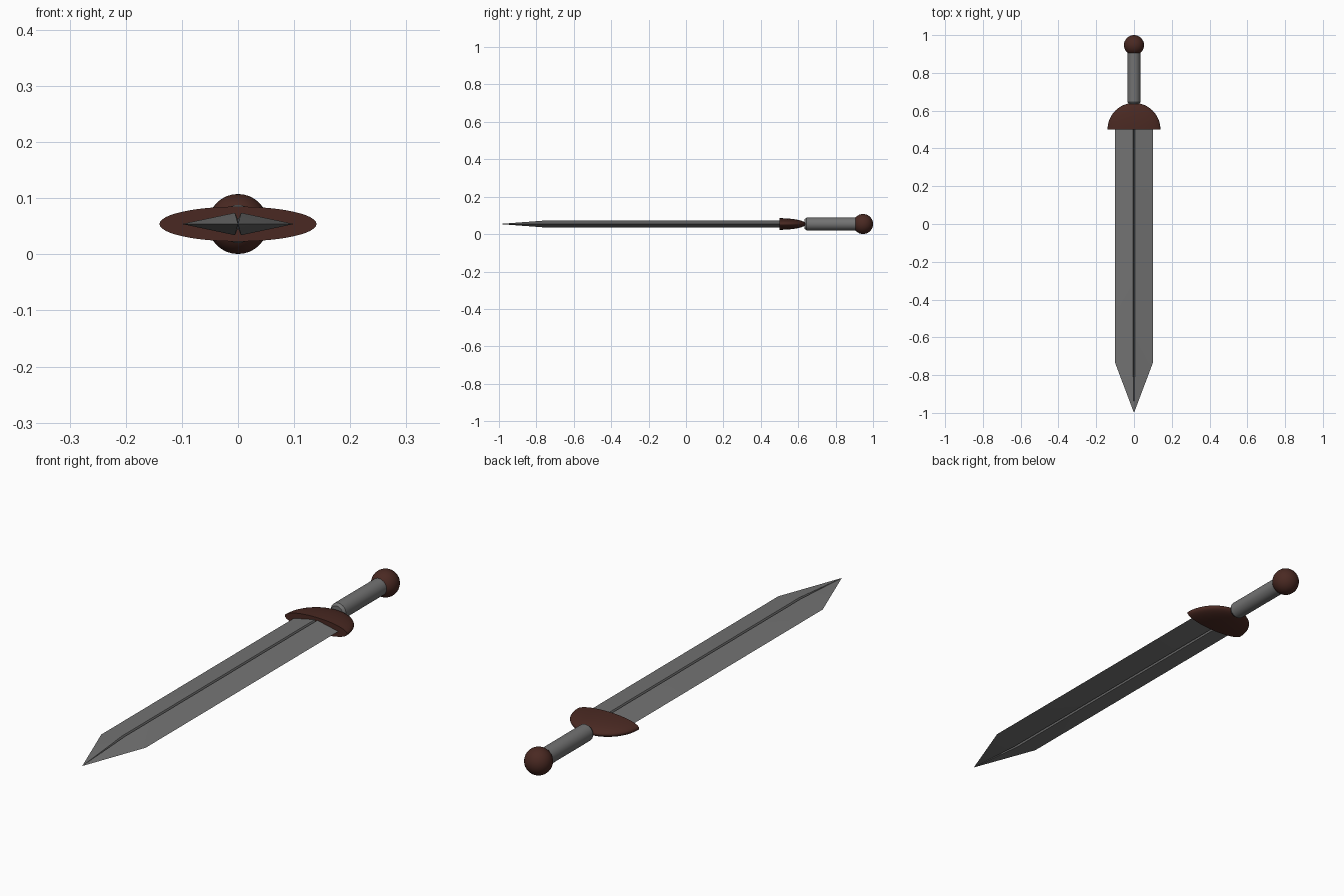
import bpy, bmesh, math
from mathutils import Matrix

if "Cube" in bpy.data.objects:
    bpy.data.objects.remove(bpy.data.objects["Cube"])

Z = 0.054  # height of the sword's long axis


def material(name, color):
    mat = bpy.data.materials.new(name)
    mat.diffuse_color = (*color, 1)
    mat.use_nodes = True
    mat.node_tree.nodes["Principled BSDF"].inputs["Base Color"].default_value = mat.diffuse_color
    return mat


brown = material("dark_brown", (0.068, 0.022, 0.016))
steel = material("dark_steel", (0.17, 0.17, 0.17))


def add_object(name, bm, mat):
    bmesh.ops.recalc_face_normals(bm, faces=bm.faces)
    me = bpy.data.meshes.new(name)
    bm.to_mesh(me)
    bm.free()
    ob = bpy.data.objects.new(name, me)
    ob.location.z = Z
    bpy.context.collection.objects.link(ob)
    me.materials.append(mat)
    bpy.ops.object.select_all(action='DESELECT')
    ob.select_set(True)
    bpy.context.view_layer.objects.active = ob
    bpy.ops.object.shade_smooth_by_angle(angle=math.radians(35))
    return ob


# Blade: diamond section with a narrow groove, converging to a point
half = [(0.1, 0), (0.0055, 0.02), (0, 0.008), (-0.0055, 0.02)]
section = half + [(-x, -z) for x, z in half]
bm = bmesh.new()
rings = [[bm.verts.new((x, y, z)) for x, z in section] for y in (0.52, -0.735)]
tip = bm.verts.new((0, -1, 0))
n = len(section)
for i in range(n):
    j = (i + 1) % n
    bm.faces.new((rings[0][i], rings[0][j], rings[1][j], rings[1][i]))
    bm.faces.new((rings[1][i], rings[1][j], tip))
bm.faces.new(rings[0])
add_object("blade", bm, steel)

# Guard: flattened half dome with a flat face towards the blade
bm = bmesh.new()
bmesh.ops.create_uvsphere(bm, u_segments=48, v_segments=24, radius=0.14)
bmesh.ops.rotate(bm, verts=bm.verts, matrix=Matrix.Rotation(-math.pi / 2, 3, 'X'))
bmesh.ops.bisect_plane(bm, geom=bm.verts[:] + bm.edges[:] + bm.faces[:], dist=1e-4,
                       plane_co=(0, 0, 0), plane_no=(0, -1, 0), clear_outer=True)
bmesh.ops.holes_fill(bm, edges=[e for e in bm.edges if e.is_boundary], sides=0)
bmesh.ops.scale(bm, verts=bm.verts, vec=(1, 1, 0.031 / 0.14))
bmesh.ops.translate(bm, verts=bm.verts, vec=(0, 0.501, 0))
add_object("guard", bm, brown)

# Grip: round bar with a slightly chamfered lower end
bm = bmesh.new()
profile = [(0.0, 0.634), (0.026, 0.634), (0.034, 0.645), (0.034, 0.92), (0.0, 0.92)]
pts = [bm.verts.new((r, y, 0)) for r, y in profile]
edges = [bm.edges.new(p) for p in zip(pts, pts[1:])]
bmesh.ops.spin(bm, geom=pts + edges, cent=(0, 0, 0), axis=(0, 1, 0),
               angle=2 * math.pi, steps=32, use_merge=True)
bmesh.ops.remove_doubles(bm, verts=bm.verts, dist=1e-5)
add_object("grip", bm, steel)

# Pommel: round ball
bm = bmesh.new()
bmesh.ops.create_uvsphere(bm, u_segments=32, v_segments=16, radius=0.0535)
bmesh.ops.translate(bm, verts=bm.verts, vec=(0, 0.9465, 0))
add_object("pommel", bm, brown)
